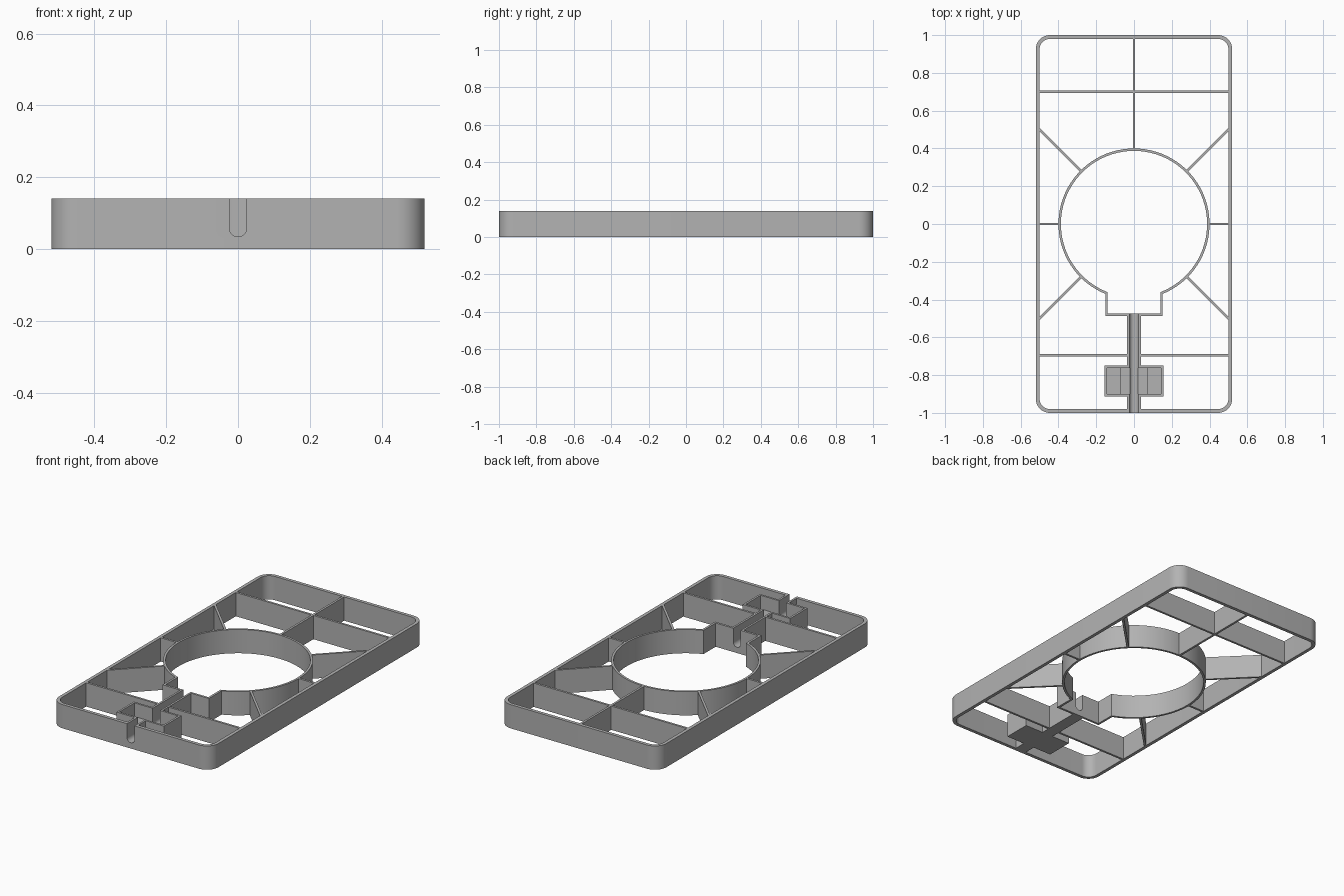
import bpy, bmesh
from math import sin, cos, pi, asin, sqrt

if "Cube" in bpy.data.objects:
    bpy.data.objects.remove(bpy.data.objects["Cube"], do_unlink=True)

H = 0.14      # overall height
T = 0.013     # thin wall thickness

grey = bpy.data.materials.new("plain_grey")
grey.use_nodes = True
grey.diffuse_color = (0.45, 0.45, 0.45, 1)
grey.node_tree.nodes["Principled BSDF"].inputs["Base Color"].default_value = grey.diffuse_color


def finish(name, bm):
    bmesh.ops.recalc_face_normals(bm, faces=bm.faces)
    me = bpy.data.meshes.new(name)
    bm.to_mesh(me)
    bm.free()
    ob = bpy.data.objects.new(name, me)
    bpy.context.collection.objects.link(ob)
    me.materials.append(grey)
    return ob


def wall_loop(name, outer, inner):
    """Closed upright wall between two matching outlines."""
    bm = bmesh.new()
    rows = [[bm.verts.new((x, y, z)) for x, y in pts]
            for pts, z in ((outer, 0), (outer, H), (inner, H), (inner, 0))]
    n = len(outer)
    for k in range(4):
        a, b = rows[k], rows[(k + 1) % 4]
        for i in range(n):
            j = (i + 1) % n
            bm.faces.new((a[i], a[j], b[j], b[i]))
    return finish(name, bm)


def box(name, x0, x1, y0, y1, z0=0, z1=H):
    bm = bmesh.new()
    bmesh.ops.create_cube(bm, size=1)
    for v in bm.verts:
        v.co = ((x0, x1)[v.co.x > 0], (y0, y1)[v.co.y > 0], (z0, z1)[v.co.z > 0])
    return finish(name, bm)


def rib(name, p, q, t=T):
    """Straight upright rib from p to q."""
    dx, dy = q[0] - p[0], q[1] - p[1]
    ln = sqrt(dx * dx + dy * dy)
    nx, ny = -dy / ln * t / 2, dx / ln * t / 2
    bm = bmesh.new()
    base = [bm.verts.new((x + s * nx, y + s * ny, 0))
            for (x, y), s in ((p, 1), (p, -1), (q, -1), (q, 1))]
    face = bm.faces.new(base)
    out = bmesh.ops.extrude_face_region(bm, geom=[face])
    bmesh.ops.translate(bm, vec=(0, 0, H),
                        verts=[g for g in out["geom"] if isinstance(g, bmesh.types.BMVert)])
    return finish(name, bm)


def cut(ob, *cutters):
    bpy.context.view_layer.objects.active = ob
    for c in cutters:
        m = ob.modifiers.new("cut", 'BOOLEAN')
        m.operation, m.solver, m.object = 'DIFFERENCE', 'EXACT', c
        bpy.ops.object.modifier_apply(modifier=m.name)


def frame_outline(t, radius=0.075, steps=10):
    cx, cy, r = 0.52 - radius, 1 - radius, radius - t
    pts = []
    for k, (sx, sy) in enumerate(((1, 1), (-1, 1), (-1, -1), (1, -1))):
        for i in range(steps + 1):
            a = pi / 2 * (k + i / steps)
            pts.append((sx * cx + r * cos(a), sy * cy + r * sin(a)))
    return pts


def ring_outline(t, steps=72):
    """Circle with a square notch on its front side."""
    r, w, front = 0.4 - t, 0.152 - t, -0.488 + t
    gap = asin(w / r)
    pts = [(r * sin(a), -r * cos(a)) for a in
           (gap + (2 * pi - 2 * gap) * i / steps for i in range(steps + 1))]
    return pts + [(-w, front), (w, front)]


# Outer frame and central ring
frame = wall_loop("outer_frame", frame_outline(0), frame_outline(0.02))
ring = wall_loop("centre_ring", ring_outline(0), ring_outline(T))

# Round-bottomed groove cutter
bm = bmesh.new()
gr, gz = 0.024, 0.058
prof = [(gr, 0.2), (-gr, 0.2)] + [(-gr * cos(pi * i / 16), gz - gr * sin(pi * i / 16))
                                  for i in range(17)]
face = bm.faces.new([bm.verts.new((x, -1.05, z)) for x, z in prof])
out = bmesh.ops.extrude_face_region(bm, geom=[face])
bmesh.ops.translate(bm, vec=(0, 0.59, 0),
                    verts=[g for g in out["geom"] if isinstance(g, bmesh.types.BMVert)])
groove = finish("groove_cutter", bm)

# Stepped pocket cutters
pocket_low = box("pocket_low_cutter", -0.07, 0.07, -0.9, -0.762, 0.045, 0.2)
pocket_high = box("pocket_high_cutter", -0.143, 0.143, -0.9, -0.762, 0.06, 0.2)

# Cable channel and pocket box
front_channel = box("front_channel", -0.036, 0.036, -0.985, -0.911)
rear_channel = box("rear_channel", -0.036, 0.036, -0.751, -0.48)
pocket = box("pocket_box", -0.155, 0.155, -0.912, -0.75)
cut(pocket, pocket_low, pocket_high)
for ob in (frame, ring, front_channel, rear_channel, pocket):
    cut(ob, groove)
for c in (groove, pocket_low, pocket_high):
    bpy.data.objects.remove(c, do_unlink=True)

# Stiffening ribs
rib("rear_long_rib", (0, 0.393), (0, 0.985))
rib("rear_cross_rib", (-0.505, 0.7), (0.505, 0.7))
for side, s in (("left", 1), ("right", -1)):
    rib("front_cross_rib_" + side, (s * 0.03, -0.695), (s * 0.505, -0.695))
    rib("middle_rib_" + side, (s * 0.393, 0), (s * 0.505, 0))
    for end, e in (("rear", 1), ("front", -1)):
        rib(f"{end}_diagonal_rib_{side}", (s * 0.279, e * 0.279), (s * 0.505, e * 0.505))

# Smooth the rounded walls, keeping edges sharp
bpy.ops.object.select_all(action='DESELECT')
for ob in (frame, ring, front_channel, rear_channel, pocket):
    ob.select_set(True)
bpy.context.view_layer.objects.active = frame
bpy.ops.object.shade_smooth_by_angle()
